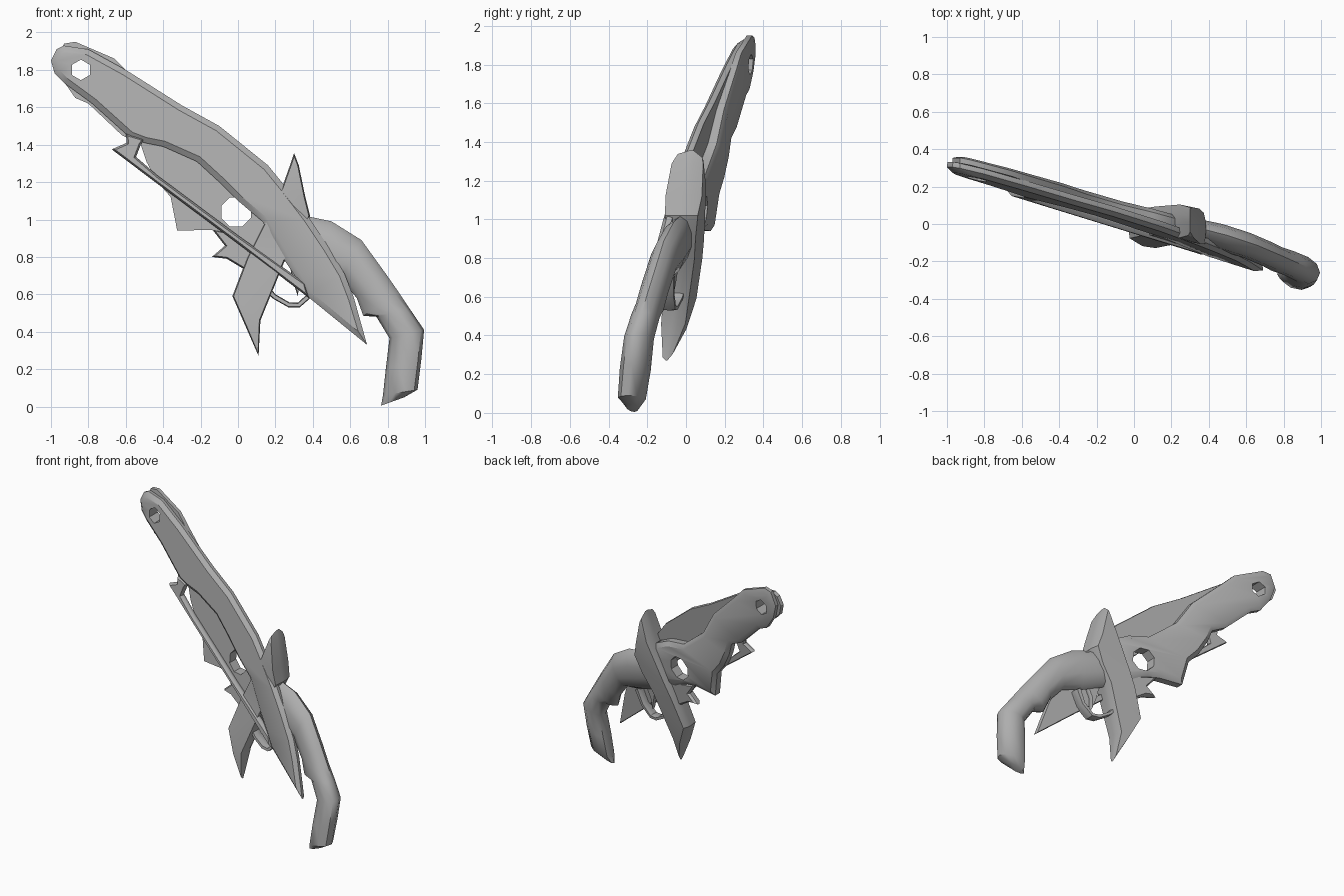
import bpy, bmesh, math
from mathutils import Vector
from mathutils.geometry import tessellate_polygon

if "Cube" in bpy.data.objects:
    bpy.data.objects.remove(bpy.data.objects["Cube"])

grey = bpy.data.materials.new("steel grey")
grey.diffuse_color = (0.42, 0.42, 0.42, 1)
grey.use_nodes = True
grey.node_tree.nodes["Principled BSDF"].inputs["Base Color"].default_value = grey.diffuse_color


def place(x, z, d):
    """Point on the tilted weapon plane, pushed back by depth d."""
    return Vector((x, -0.106 - 0.22 * x + 0.118 * z + d, z))


def finish(name, bm, angle):
    bmesh.ops.remove_doubles(bm, verts=bm.verts, dist=0.0001)
    bmesh.ops.recalc_face_normals(bm, faces=bm.faces)
    mesh = bpy.data.meshes.new(name)
    bm.to_mesh(mesh)
    bm.free()
    mesh.materials.append(grey)
    ob = bpy.data.objects.new(name, mesh)
    bpy.context.collection.objects.link(ob)
    bpy.ops.object.select_all(action='DESELECT')
    ob.select_set(True)
    bpy.context.view_layer.objects.active = ob
    bpy.ops.object.shade_smooth_by_angle(angle=math.radians(angle))


def oriented(loop, ccw):
    area = sum(a[0] * b[1] - b[0] * a[1] for a, b in zip(loop, loop[1:] + loop[:1]))
    return list(loop) if (area > 0) == ccw else list(loop)[::-1]


def inset(loop, w):
    """Mitred inset of a loop towards the solid side."""
    out = []
    for i, p in enumerate(loop):
        p = Vector(p)
        u = (p - Vector(loop[i - 1])).normalized()
        v = (Vector(loop[(i + 1) % len(loop)]) - p).normalized()
        n1, n2 = Vector((-u.y, u.x)), Vector((-v.y, v.x))
        m = (n1 + n2).normalized()
        out.append(tuple(p + m * (w / max(m.dot(n1), 0.35))))
    return out


def plate(name, outline, front, back, bevel_f=0.01, bevel_b=0.01, holes=(), angle=35):
    """Flat part with bevelled rims; front and back are depth functions of (x, z)."""
    loops = [oriented(outline, True)] + [oriented(h, False) for h in holes]
    bm = bmesh.new()
    caps = ([], [])
    for k, loop in enumerate(loops):
        f, b = (bevel_f, bevel_b) if k == 0 else (0, 0)
        rings = []
        for w, t in ((f, 0), (0, 0.45), (0, 0.7), (b, 1)):
            ring = []
            for x, z in inset(loop, w):
                d = front(x, z) * (1 - t) + back(x, z) * t
                ring.append(bm.verts.new(place(x, z, d)))
            rings.append(ring)
        n = len(loop)
        for r, s in zip(rings, rings[1:]):
            for i in range(n):
                bm.faces.new((r[i], r[(i + 1) % n], s[(i + 1) % n], s[i]))
        caps[0].append(rings[0])
        caps[1].append(rings[-1])
    for cap in caps:
        flat = [v for ring in cap for v in ring]
        polys = [[Vector((v.co.x, v.co.z, 0)) for v in ring] for ring in cap]
        for tri in tessellate_polygon(polys):
            try:
                bm.faces.new([flat[i] for i in tri])
            except ValueError:
                pass
    finish(name, bm, angle)


def const(d):
    return lambda x, z: d


def ramp(table):
    """Depth interpolated over height."""
    def f(x, z):
        for (z0, d0), (z1, d1) in zip(table, table[1:]):
            if z <= z1:
                t = max(0, (z - z0) / (z1 - z0))
                return d0 + (d1 - d0) * t
        return table[-1][1]
    return f


def ngon(cx, cz, r, n=6):
    return [(cx + r * math.cos(math.tau * (i + 0.5) / n),
             cz + r * math.sin(math.tau * (i + 0.5) / n)) for i in range(n)]


muzzle = ngon(-0.84, 1.80, 0.055)

# Long front shell running from the muzzle to the rear spike
plate("front_shell", [
    (-1.0, 1.85), (-0.97, 1.91), (-0.93, 1.93), (-0.80, 1.91), (-0.60, 1.80), (-0.30, 1.61),
    (-0.10, 1.50), (0.16, 1.29), (0.25, 1.18), (0.38, 1.01), (0.48, 0.86), (0.57, 0.71),
    (0.62, 0.58), (0.69, 0.33), (0.37, 0.59), (0.31, 0.69), (0.25, 0.78), (0.13, 0.99),
    (0.0, 1.10), (-0.10, 1.20), (-0.22, 1.31), (-0.40, 1.39), (-0.50, 1.41), (-0.58, 1.44),
    (-0.78, 1.62), (-0.93, 1.73), (-0.98, 1.78)],
    const(-0.052), const(0.0), 0.03, 0.004, [muzzle])

# Thin bar under the shell, with the forked front end
plate("lower_bar", [
    (-0.60, 1.46), (-0.595, 1.41), (-0.675, 1.375), (-0.43, 1.19), (0.0, 0.87), (0.38, 0.58),
    (0.36, 0.66), (0.0, 0.915), (-0.43, 1.235), (-0.545, 1.335), (-0.52, 1.40), (-0.50, 1.43)],
    const(-0.05), const(-0.005), 0.01, 0.005)

# Back plate with the stepped lower edge and two holes
plate("back_plate", [
    (-0.97, 1.85), (-0.93, 1.94), (-0.87, 1.95), (-0.66, 1.86), (-0.58, 1.78), (-0.36, 1.57),
    (-0.25, 1.39), (-0.05, 1.23), (0.10, 1.20), (0.22, 1.14), (0.30, 1.0), (0.25, 0.85),
    (0.05, 0.87), (-0.06, 0.93), (-0.15, 0.945), (-0.325, 0.94), (-0.36, 1.12), (-0.43, 1.20),
    (-0.49, 1.31), (-0.52, 1.40), (-0.62, 1.45), (-0.80, 1.62), (-0.87, 1.65), (-0.94, 1.75)],
    const(-0.002), ramp([(0.8, 0.075), (1.3, 0.07), (1.9, 0.038)]), 0.0, 0.03,
    [muzzle, ngon(-0.01, 1.04, 0.085, 8)])

# Cross guard, wide across the weapon
plate("cross_guard", [
    (0.30, 1.355), (0.325, 1.29), (0.36, 1.12), (0.385, 1.02), (0.33, 0.90), (0.25, 0.78),
    (0.12, 0.46), (0.11, 0.27), (0.04, 0.43), (-0.03, 0.59), (0.05, 0.80), (0.10, 0.90),
    (0.235, 1.17), (0.285, 1.31)],
    ramp([(0.27, -0.02), (0.4, -0.055), (0.8, -0.035), (1.0, -0.035), (1.1, -0.055),
          (1.3, -0.05), (1.36, -0.015)]),
    ramp([(0.27, 0.01), (0.4, 0.065), (0.8, 0.11), (1.1, 0.135), (1.3, 0.11), (1.36, 0.08)]),
    0.006, 0.012, angle=25)

# Spur below the back plate
plate("lower_spur", [
    (-0.14, 0.95), (-0.07, 0.86), (-0.14, 0.80), (-0.06, 0.79), (0.04, 0.73), (0.10, 0.78),
    (0.12, 0.93), (0.0, 0.92)], const(0.0), const(0.06), 0.008, 0.012)

# Trigger guard loop and trigger
plate("trigger_guard", [
    (0.10, 0.66), (0.19, 0.575), (0.27, 0.53), (0.33, 0.53), (0.41, 0.60), (0.46, 0.70),
    (0.43, 0.72), (0.385, 0.615), (0.32, 0.555), (0.275, 0.557), (0.20, 0.60), (0.13, 0.69)],
    const(-0.01), const(0.06), 0.004, 0.004)
plate("trigger", [(0.27, 0.80), (0.29, 0.68), (0.32, 0.59), (0.33, 0.68), (0.38, 0.78)],
      const(0.005), const(0.04), 0.005, 0.005)

# Curved grip: back edge, front edge, depth centre, half depth
grip = [
    ((0.36, 1.02), (0.24, 0.78), 0.040, 0.060),
    ((0.50, 0.99), (0.42, 0.71), 0.038, 0.070),
    ((0.66, 0.89), (0.55, 0.68), 0.032, 0.070),
    ((0.79, 0.71), (0.635, 0.58), 0.026, 0.070),
    ((0.86, 0.61), (0.67, 0.485), 0.022, 0.070),
    ((0.92, 0.52), (0.74, 0.48), 0.020, 0.072),
    ((0.995, 0.41), (0.81, 0.365), 0.016, 0.075),
    ((0.98, 0.25), (0.79, 0.20), 0.012, 0.078),
    ((0.96, 0.09), (0.775, 0.06), 0.008, 0.070),
    ((0.89, 0.05), (0.765, 0.005), 0.006, 0.030)]
bm = bmesh.new()
rings = []
N = 10
for a, b, c, h in grip:
    a, b = Vector(a), Vector(b)
    ring = []
    for i in range(N):
        t = math.tau * i / N
        p = (a + b) / 2 + (a - b) / 2 * math.cos(t)
        ring.append(bm.verts.new(place(p.x, p.y, c + h * math.sin(t))))
    rings.append(ring)
for r, s in zip(rings, rings[1:]):
    for i in range(N):
        bm.faces.new((r[i], r[(i + 1) % N], s[(i + 1) % N], s[i]))
bm.faces.new(rings[0])
bm.faces.new(rings[-1])
finish("grip", bm, 45)
